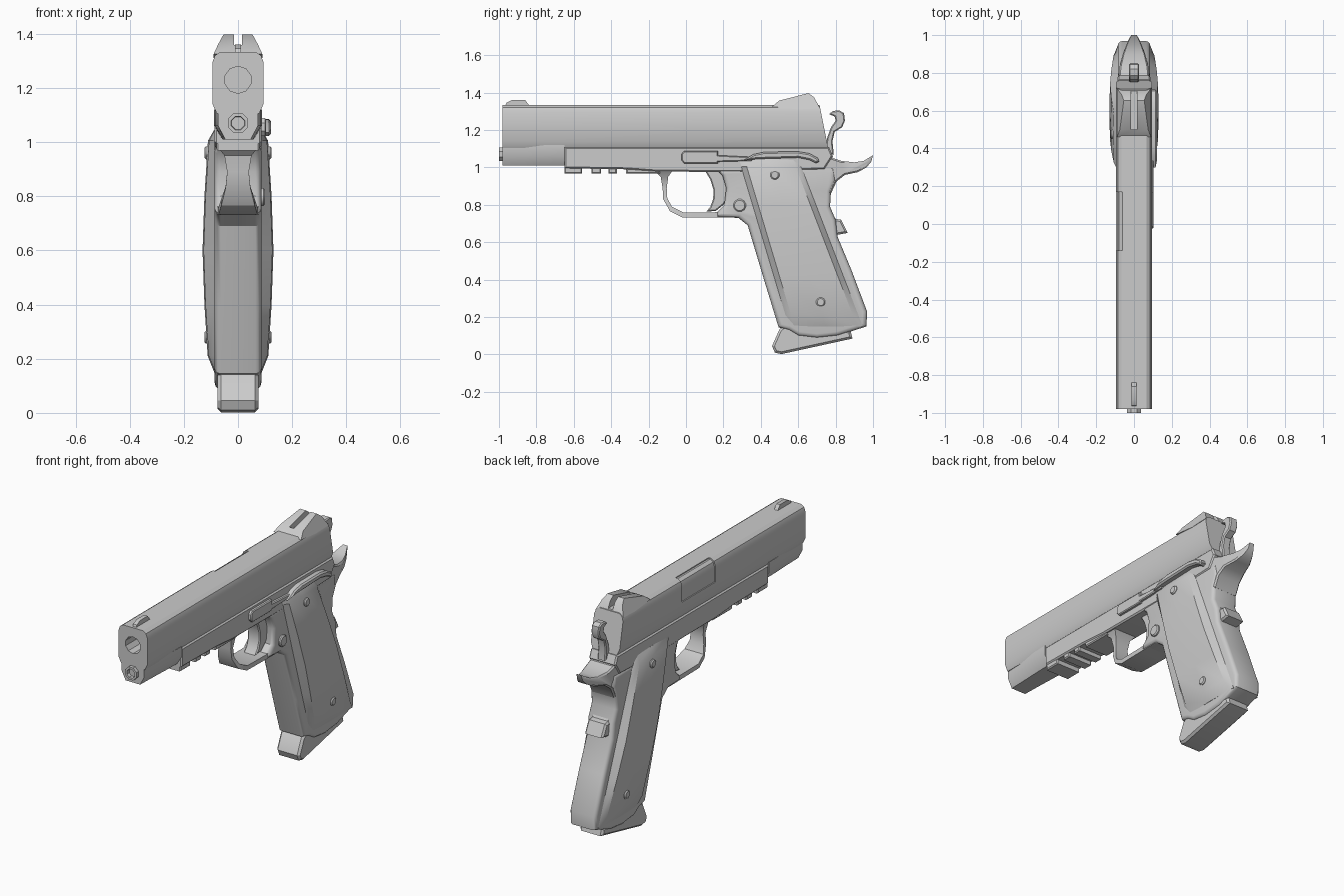
import bpy, bmesh, math

if "Cube" in bpy.data.objects:
    bpy.data.objects.remove(bpy.data.objects["Cube"])


def finish(name, bm):
    bmesh.ops.recalc_face_normals(bm, faces=bm.faces[:])
    mesh = bpy.data.meshes.new(name)
    bm.to_mesh(mesh)
    bm.free()
    ob = bpy.data.objects.new(name, mesh)
    bpy.context.collection.objects.link(ob)
    return ob


def prism(name, pts, x0, x1, b=0.0, steps=1):
    """Side profile (y, z) extruded along x, with rounded or chamfered rims."""
    bm = bmesh.new()
    lo = [bm.verts.new((x0 + b, y, z)) for y, z in pts]
    hi = [bm.verts.new((x1 - b, y, z)) for y, z in pts]
    caps = [bm.faces.new(lo), bm.faces.new(hi)]
    n = len(pts)
    for i in range(n):
        j = (i + 1) % n
        bm.faces.new((lo[i], lo[j], hi[j], hi[i]))
    bmesh.ops.recalc_face_normals(bm, faces=bm.faces[:])
    for i in range(steps if b else 0):
        a, c = i / steps * math.pi / 2, (i + 1) / steps * math.pi / 2
        bm.normal_update()
        bmesh.ops.inset_individual(bm, faces=caps, use_even_offset=True,
                                   thickness=b * (math.cos(a) - math.cos(c)),
                                   depth=b * (math.sin(c) - math.sin(a)))
    return finish(name, bm)


def loft(name, rings):
    """Skin through closed rings of 3D points, capped at both ends."""
    bm = bmesh.new()
    vs = [[bm.verts.new(p) for p in r] for r in rings]
    n = len(rings[0])
    for a, c in zip(vs, vs[1:]):
        for i in range(n):
            j = (i + 1) % n
            bm.faces.new((a[i], a[j], c[j], c[i]))
    bm.faces.new(vs[0])
    bm.faces.new(vs[-1])
    return finish(name, bm)


def circle(u, v, r, n=12):
    return [(u + r * math.cos((k + .5) * math.tau / n),
             v + r * math.sin((k + .5) * math.tau / n)) for k in range(n)]


def box(y0, y1, z0, z1):
    return [(y0, z0), (y1, z0), (y1, z1), (y0, z1)]


def tube(name, z, stations, n):
    """Round part along y from (y, radius) stations."""
    return loft(name, [[(x, y, zz) for x, zz in circle(0, z, r, n)] for y, r in stations])


def cut(target, cutter):
    cutter.hide_render = True
    m = target.modifiers.new("cut", 'BOOLEAN')
    m.operation, m.solver, m.object = 'DIFFERENCE', 'EXACT', cutter
    bpy.context.view_layer.objects.active = target
    bpy.ops.object.modifier_apply(modifier=m.name)
    bpy.data.objects.remove(cutter)


def mirrored(half):
    return half + [(-x, z) for x, z in reversed(half)]


# slide with slanted rear
sec = mirrored([(.078, 1.105), (.094, 1.14), (.094, 1.295), (.085, 1.32), (.065, 1.333)])
slide = loft("slide", [[(x, -.98, z) for x, z in sec],
                       [(x, .76 - (z - 1.105) * .2, z) for x, z in sec]])
# ejection port and the chamber showing in it
cut(slide, prism("port_cutter", box(-.14, .17, 1.2, 1.4), -.2, -.05))
inner = [(x * .93, z - .006) for x, z in sec]
loft("chamber", [[(x, y, z) for x, z in inner] for y in (-.2, .25)])
# muzzle bore
cut(slide, tube("bore_cutter", 1.23, [(-1.1, .05), (-.8, .05)], 10))
for ob in [o for o in bpy.data.objects if o.name == "chamber"]:
    ob.data.update()

# slide nose and guide rod
nose = [(1, 1.12), (1, 1.06), (.65, 1.01)]
loft("slide_nose", [[(x, y, z) for x, z in mirrored([(w * f, z) for f, z in nose])]
                    for y, w in [(-.98, .073), (-.86, .078), (-.75, .085), (-.65, .088)]])
tube("guide_rod", 1.07, [(-.95, .04), (-1.0, .04), (-1.0, .027), (-.97, .024)], 8)

# front and rear sights
prism("front_sight", [(-.97, 1.32), (-.96, 1.345), (-.93, 1.36), (-.86, 1.36), (-.83, 1.32)],
      -.012, .012)
rear = prism("rear_sight", [(.46, 1.325), (.5, 1.358), (.655, 1.397), (.685, 1.375), (.717, 1.315),
                            (.6, 1.31)], -.09, .09)
for v in rear.data.vertices:
    v.co.x *= 1 - max(0, min(1, (v.co.z - 1.33) / .07)) * .42
cut(rear, prism("notch_cutter", box(.5, .8, 1.338, 1.5), -.015, .015))

# frame and accessory rail
prism("frame", [(-.65, 1.108), (-.65, .995), (-.32, .99), (-.16, .978), (.3, .975), (.74, .99),
                (.785, 1.06), (.765, 1.108)], -.087, .087, .008)
for i, (a, c) in enumerate([(-.65, -.555), (-.505, -.455), (-.415, -.37), (-.32, -.14)]):
    prism(f"rail_tooth_{i + 1}", box(a, c, .968, 1.01), -.08, .08, .006)

# trigger guard: outer y, z, inner y, z, half width
guard = [(-.17, .985, -.07, .985, .078), (-.135, .95, -.095, .95, .05),
         (-.125, .89, -.103, .89, .04), (-.122, .83, -.1, .835, .046),
         (-.085, .765, -.075, .79, .062), (-.02, .733, -.015, .76, .072),
         (.15, .733, .15, .76, .075), (.27, .733, .27, .77, .077)]
loft("trigger_guard", [[(-w, a, b), (w, a, b), (w, c, d), (-w, c, d)] for a, b, c, d, w in guard])
prism("trigger", [(.10, .985), (.13, .935), (.147, .88), (.145, .83), (.13, .79), (.108, .763),
                  (.16, .768), (.2, .8), (.24, .86), (.24, .985)], -.04, .04, .006)

# grip frame
prism("grip_frame", [(.16, .99), (.195, .955), (.215, .89), (.205, .80), (.165, .76), (.165, .735),
                     (.28, .73), (.33, .69), (.42, .39), (.495, .145), (.55, .13), (.6, .1),
                     (.7, .088), (.81, .1), (.965, .15), (.968, .23), (.885, .45), (.81, .63),
                     (.80, .72), (.77, .79), (.775, .87), (.80, .93), (.79, 1.0)],
      -.086, .086, .022, 3)

# beavertail, narrowing to a point at the back
tail = prism("beavertail", [(.70, 1.09), (.765, 1.09), (.785, 1.05), (.83, 1.035), (.9, 1.027),
                            (.95, 1.035), (1.0, 1.065), (.99, 1.03), (.965, 1.0), (.92, .975),
                            (.85, .96), (.805, .925), (.775, .86), (.70, .86)], -.08, .08, .008)
for v in tail.data.vertices:
    t = max(0, (v.co.y - .8) / .2)
    v.co.x *= 1 - .8 * t ** 1.6
prism("grip_safety_pad", [(.76, .79), (.8, .725), (.83, .72), (.865, .65), (.80, .638), (.76, .66)],
      -.06, .06, .01)

# grip panels with screws, both sides
rows = [(1.045, .088), (1.005, .111), (.8, .124), (.6, .131), (.4, .124), (.21, .112), (.15, .088)]
for side, s in (("right", 1), ("left", -1)):
    rings = []
    for z, x in rows:
        t = (1.02 - z) / .87
        f, r = .29 + .26 * t, .61 + .335 * t
        rings.append([(s * .07, f, z), (s * .086, f, z), (s * (x - .004), f + .03, z),
                      (s * x, (f + r) / 2, z), (s * (x - .004), r - .03, z),
                      (s * .086, r, z), (s * .07, r, z)])
    loft(f"grip_panel_{side}", rings)
    for i, (y, z) in enumerate([(.475, .96), (.72, .28)]):
        a, c = sorted((s * .09, s * .124))
        prism(f"grip_screw_{side}_{i + 1}", circle(y, z, .025), a, c, .006)

# magazine base
prism("magazine_base", [(.46, .045), (.475, .01), (.51, .002), (.89, .085), (.88, .125), (.8, .14),
                        (.52, .15), (.5, .135)], -.075, .075, .012)

# hammer
prism("hammer", [(.74, 1.07), (.79, 1.07), (.783, 1.14), (.795, 1.19), (.835, 1.215), (.85, 1.25),
                 (.845, 1.29), (.82, 1.305), (.785, 1.302), (.765, 1.285), (.795, 1.272), (.80, 1.25),
                 (.775, 1.215), (.755, 1.16)], -.026, .026, .006)

# controls on the right side only
prism("magazine_release", circle(.287, .797, .034), .07, .1, .006)
prism("slide_stop", [(-.025, 1.04), (-.01, 1.022), (.17, 1.022), (.17, 1.03), (.35, 1.035),
                     (.37, 1.055), (.17, 1.065), (.17, 1.088), (-.01, 1.088), (-.025, 1.07)],
      .08, .104, .005)
prism("safety_lever", [(.3, 1.035), (.38, 1.045), (.6, 1.052), (.66, 1.04), (.695, 1.022),
                       (.712, 1.03), (.705, 1.05), (.66, 1.075), (.6, 1.085), (.42, 1.083),
                       (.36, 1.07)], .08, .122, .008)

# smooth shading with sharp edges kept
for ob in bpy.data.objects:
    ob.select_set(True)
bpy.context.view_layer.objects.active = slide
bpy.ops.object.shade_smooth_by_angle(angle=math.radians(32))
